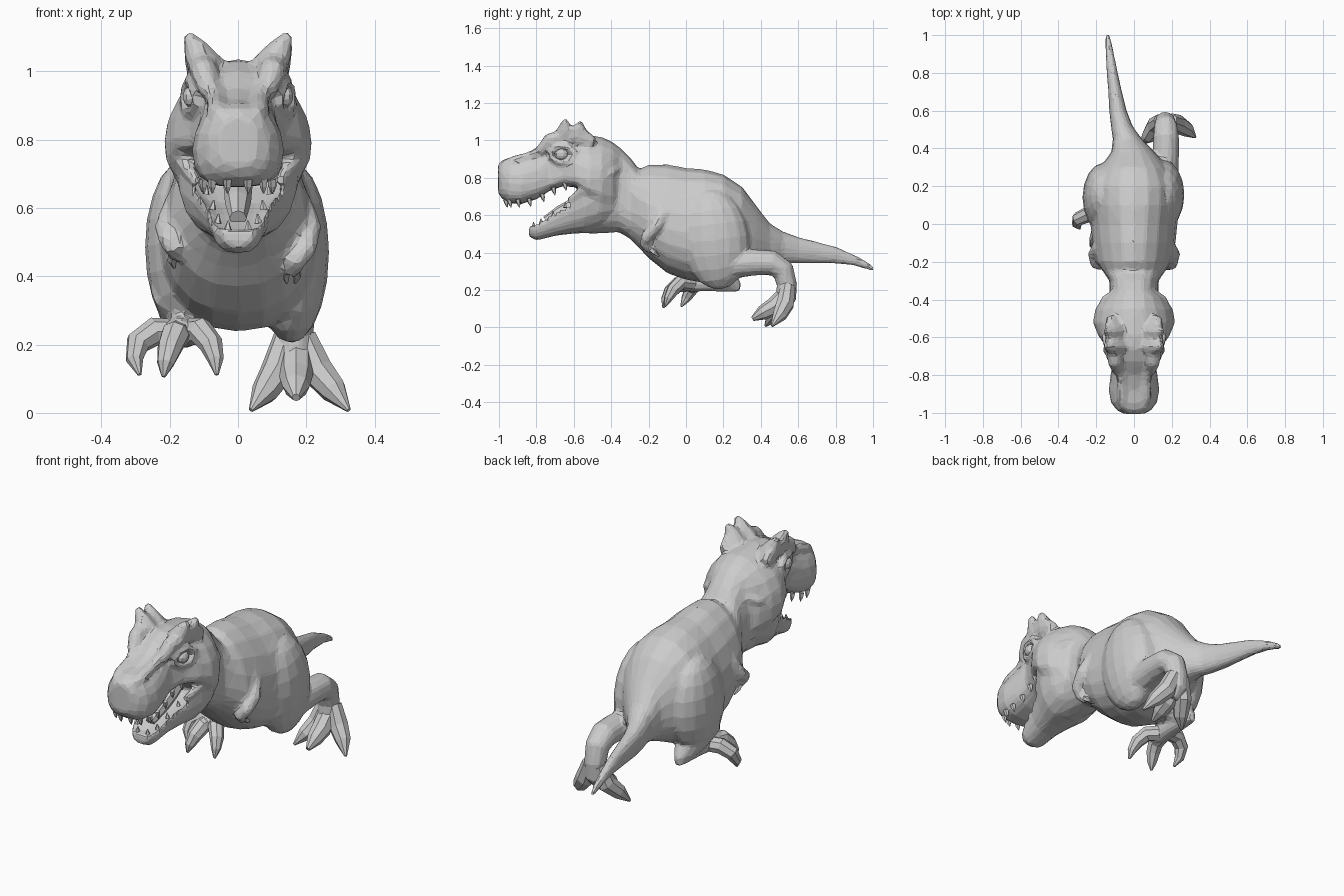
import bpy, bmesh
from math import sin, cos, pi
from mathutils import Vector, Matrix, Euler


def finish(bm, name):
    bmesh.ops.recalc_face_normals(bm, faces=bm.faces)
    me = bpy.data.meshes.new(name)
    bm.to_mesh(me)
    bm.free()
    ob = bpy.data.objects.new(name, me)
    bpy.context.collection.objects.link(ob)
    return ob


def skin(name, rings):
    bm = bmesh.new()
    loops = [[bm.verts.new(p) for p in r] for r in rings]
    n = len(loops[0])
    for a, b in zip(loops, loops[1:]):
        for i in range(n):
            j = (i + 1) % n
            bm.faces.new((a[i], a[j], b[j], b[i]))
    bm.faces.new(loops[0])
    bm.faces.new(loops[-1])
    return finish(bm, name)


def spow(v, e):
    return (1 if v >= 0 else -1) * abs(v) ** e


def hull(name, secs, n=20, e=0.9):
    """Loft across y: (y, x, top, widest level, bottom, half width[, top roundness])."""
    rings = []
    for y, x, zt, zm, zb, w, *top in secs:
        ring = []
        for i in range(n):
            a = 2 * pi * i / n
            k = top[0] if top and sin(a) > 0 else e
            s = spow(sin(a), k)
            z = zm + s * (zt - zm) if s > 0 else zm + s * (zm - zb)
            ring.append((x + w * spow(cos(a), k), y, z))
        rings.append(ring)
    return skin(name, rings)


def tube(name, pts, n=8):
    """Tapered limb along points (x, y, z, radius)."""
    P = [Vector(p[:3]) for p in pts]
    rings, q, last = [], None, None
    for i, p in enumerate(P):
        t = (P[min(i + 1, len(P) - 1)] - P[max(i - 1, 0)]).normalized()
        q = t.to_track_quat('Z', 'Y') if q is None else last.rotation_difference(t) @ q
        last = t
        r = pts[i][3]
        rings.append([p + q @ Vector((r * cos(2 * pi * k / n), r * sin(2 * pi * k / n), 0)) for k in range(n)])
    return skin(name, rings)


def blob(name, loc, size, rot=(0, 0, 0), u=14, v=9):
    bm = bmesh.new()
    m = Matrix.LocRotScale(Vector(loc), Euler(rot), Vector(size))
    bmesh.ops.create_uvsphere(bm, u_segments=u, v_segments=v, radius=1, matrix=m)
    return finish(bm, name)


def fuse(name, parts, voxel, ratio):
    """Blend overlapping parts into one faceted skin."""
    bm = bmesh.new()
    for ob in parts:
        bm.from_mesh(ob.data)
        bpy.data.objects.remove(ob)
    me = bpy.data.meshes.new(name)
    bm.to_mesh(me)
    bm.free()
    ob = bpy.data.objects.new(name, me)
    bpy.context.collection.objects.link(ob)
    m = ob.modifiers.new("blend", 'REMESH')
    m.mode, m.voxel_size = 'VOXEL', voxel
    m = ob.modifiers.new("soften", 'SMOOTH')
    m.factor, m.iterations = .5, 5
    m = ob.modifiers.new("facets", 'DECIMATE')
    m.ratio = ratio
    return ob


skin_parts = []
add = skin_parts.append

# Torso, neck and tail in one loft
add(hull("body", [
    (-.52, 0, .97, .75, .50, .14), (-.45, 0, .99, .72, .503, .15), (-.36, 0, .968, .67, .51, .13, .8),
    (-.30, 0, .91, .62, .475, .13, .8), (-.25, 0, .845, .60, .425, .165), (-.20, 0, .872, .57, .37, .20, 1.05),
    (-.10, 0, .872, .53, .29, .22, 1.08), (0, 0, .853, .50, .255, .23, 1.05), (.10, 0, .845, .50, .238, .238, 1.0),
    (.20, 0, .818, .50, .253, .225), (.30, 0, .752, .49, .30, .18), (.38, -.005, .645, .47, .33, .115),
    (.45, -.035, .555, .45, .345, .077), (.52, -.065, .512, .43, .343, .057), (.60, -.085, .483, .41, .342, .046),
    (.70, -.1, .458, .40, .342, .036), (.80, -.115, .432, .385, .342, .029), (.90, -.128, .388, .36, .33, .022),
    (.97, -.137, .35, .33, .31, .017), (1.003, -.14, .325, .312, .298, .012)]))

# Skull and upper jaw
add(hull("upper_head", [
    (-1.005, 0, .87, .79, .72, .055), (-.985, 0, .893, .78, .69, .092, .9), (-.945, 0, .908, .77, .662, .122, .95),
    (-.88, 0, .918, .77, .66, .134, 1.0), (-.80, 0, .95, .78, .685, .124, .95), (-.73, 0, 1.0, .79, .73, .112, .8),
    (-.66, 0, 1.03, .81, .755, .14, .8), (-.59, 0, 1.036, .80, .75, .19, 1.0), (-.52, 0, 1.028, .79, .67, .218, 1.08),
    (-.45, 0, 1.018, .79, .62, .205, 1.08), (-.39, 0, .99, .77, .60, .165, .95), (-.35, 0, .95, .75, .60, .11)],
    e=.7))

# Lower jaw: the top lies under the rim, so the mouth floor is hollow
add(hull("lower_jaw", [
    (-.84, 0, .535, .55, .485, .05), (-.80, 0, .535, .565, .465, .075), (-.70, 0, .58, .635, .49, .10),
    (-.62, 0, .61, .69, .50, .135), (-.54, 0, .66, .75, .505, .178), (-.46, 0, .72, .80, .525, .187),
    (-.39, 0, .76, .79, .555, .16)], e=.75))
tube("tongue", [(0, -.75, .57, .025), (0, -.67, .615, .038), (0, -.58, .66, .042), (0, -.5, .71, .04)])

for s, side in ((-1, "left"), (1, "right")):
    # Brow crest, horns, snout ridge
    add(tube("crest", [(s * .085, -.78, .94, .03), (s * .10, -.73, 1.0, .04), (s * .105, -.65, 1.022, .045),
                       (s * .11, -.57, 1.02, .045), (s * .115, -.50, .975, .035)]))
    add(tube("horn", [(s * .09, -.65, 1.01, .055), (s * .122, -.65, 1.06, .04), (s * .15, -.645, 1.112, .014)]))
    add(tube("rear_horn", [(s * .10, -.57, 1.01, .055), (s * .128, -.57, 1.06, .036), (s * .15, -.565, 1.1, .014)]))
    add(tube("horn_web", [(s * .11, -.69, 1.02, .03), (s * .13, -.63, 1.06, .026), (s * .13, -.56, 1.05, .026),
                          (s * .12, -.5, .99, .03)]))
    add(tube("snout_ridge", [(s * .05, -.98, .868, .022), (s * .06, -.92, .885, .033),
                             (s * .065, -.83, .915, .028), (s * .08, -.75, .958, .028)]))
    # Eye with heavy lids
    blob("eye_" + side, (s * .135, -.665, .925), (.028, .036, .032), u=10, v=7)
    add(tube("upper_lid", [(s * .118, -.73, .925, .018), (s * .135, -.69, .965, .02),
                           (s * .142, -.64, .968, .02), (s * .155, -.59, .93, .02)], 6))
    add(tube("lower_lid", [(s * .118, -.73, .915, .016), (s * .132, -.68, .885, .018),
                           (s * .15, -.63, .885, .018), (s * .158, -.59, .92, .018)], 6))
    # Jaw muscle fold behind the mouth
    add(tube("jaw_fold", [(s * .12, -.63, .675, .016), (s * .16, -.55, .735, .024),
                          (s * .175, -.47, .79, .032), (s * .15, -.40, .83, .026), (s * .10, -.36, .85, .02)]))
    # Teeth along both lips
    for i, (x, y, z) in enumerate([(.03, -.965, .685), (.075, -.945, .685), (.10, -.90, .685), (.105, -.84, .69),
                                   (.10, -.77, .715), (.10, -.71, .75), (.115, -.65, .775)]):
        tube(f"upper_tooth_{side}_{i}", [(s * x, y, z, .014), (s * x, y + .005, z - .022, .011),
                                         (s * x, y + .01, z - .043, .002)], 5)
    for i, (x, y, z) in enumerate([(.03, -.815, .535), (.06, -.775, .555), (.075, -.71, .595), (.095, -.645, .64)]):
        tube(f"lower_tooth_{side}_{i}", [(s * x, y, z, .012), (s * x * .95, y, z + .028, .002)], 5)

    # Small arm with two fingers; the left one is held higher
    d = .045 if s < 0 else 0
    hx = .175 if s < 0 else .155
    add(blob("shoulder", (s * .17, -.12, .59), (.045, .075, .09), (.4, 0, 0), 10, 7))
    add(tube("arm", [(s * .18, -.12, .61, .04), (s * .21, -.16, .54, .036),
                     (s * .20, -.215, .48 + d / 2, .032), (s * (hx + .015), -.22, .445 + d, .03),
                     (s * hx, -.185, .415 + d, .028)]))
    for k in (-1, 1):
        tube(f"finger_{side}_{k}", [(s * hx + k * .012, -.195, .425 + d, .016),
                                    (s * hx + k * .018, -.17, .402 + d, .014),
                                    (s * hx + k * .012, -.145, .38 + d, .004)], 5)

# Thighs
add(blob("thigh_right", (.155, .155, .47), (.112, .185, .268), (.12, 0, 0), 16, 10))
add(blob("thigh_left", (-.16, .14, .485), (.113, .185, .255), (-.05, 0, 0), 16, 10))

# Right leg trails behind with its foot on the ground
add(tube("leg_right", [(.155, .16, .33, .09), (.16, .27, .34, .078), (.168, .37, .348, .072),
                       (.17, .46, .345, .07), (.168, .52, .305, .062), (.165, .54, .23, .056),
                       (.165, .535, .16, .058), (.168, .50, .11, .042)], 10))
# Left leg is lifted forward
add(tube("leg_left", [(-.16, .08, .37, .10), (-.155, .18, .29, .078), (-.15, .24, .245, .05),
                      (-.15, .28, .22, .025)], 10))
add(tube("instep_left", [(-.15, .29, .212, .022), (-.152, .24, .222, .034), (-.16, .12, .235, .043),
                         (-.17, .02, .237, .048), (-.172, -.04, .235, .04)], 10))

fuse("skin_of_head_body_and_legs", skin_parts, .011, .075)

# Toes ending in claws
toes = {
    "right_inner": [(.145, .545, .22, .042), (.115, .52, .12, .05), (.078, .465, .062, .04), (.038, .425, .008, .007)],
    "right_middle": [(.17, .53, .17, .048), (.17, .47, .11, .05), (.17, .41, .078, .04), (.17, .355, .045, .012)],
    "right_outer": [(.19, .545, .22, .042), (.23, .53, .125, .05), (.28, .50, .066, .04), (.324, .46, .008, .007)],
    "left_inner": [(-.155, .03, .235, .042), (-.11, -.03, .24, .04), (-.078, -.07, .20, .035), (-.065, -.095, .155, .024), (-.062, -.112, .112, .006)],
    "left_middle": [(-.17, .03, .235, .042), (-.185, -.045, .228, .042), (-.20, -.085, .19, .037), (-.212, -.11, .145, .026), (-.218, -.122, .106, .006)],
    "left_outer": [(-.18, .06, .235, .04), (-.245, .05, .238, .042), (-.293, .028, .205, .037), (-.303, 0, .155, .026), (-.288, -.025, .112, .006)],
}
for name, path in toes.items():
    tube("toe_" + name, path, 8)
